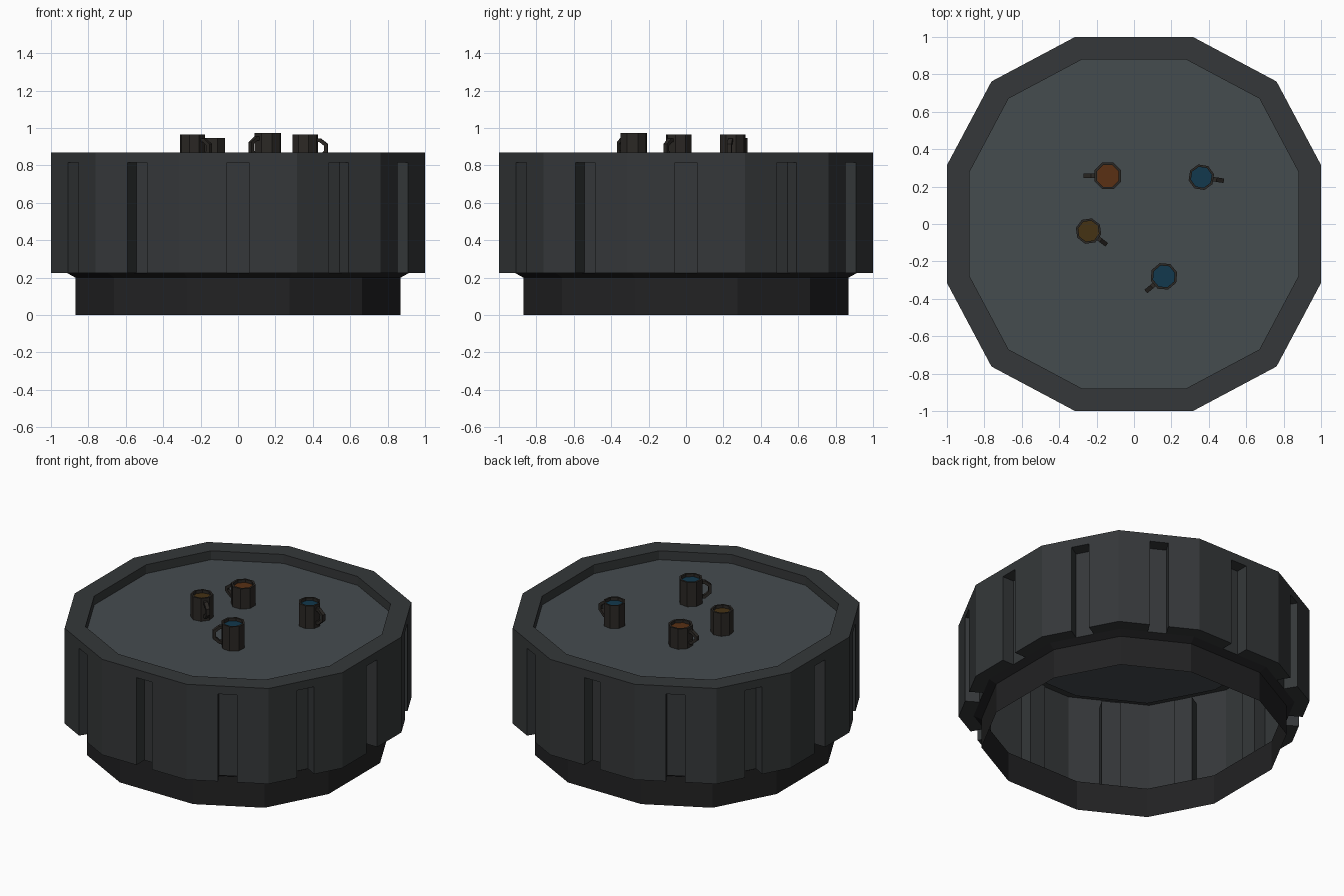
import bpy, bmesh, math
from mathutils import Vector

if "Cube" in bpy.data.objects:
    bpy.data.objects.remove(bpy.data.objects["Cube"])


def material(name, rgb):
    m = bpy.data.materials.new(name)
    m.diffuse_color = (*rgb, 1)
    m.use_nodes = True
    m.node_tree.nodes["Principled BSDF"].inputs["Base Color"].default_value = m.diffuse_color
    return m


BODY = material("dark_body", (0.035, 0.039, 0.041))
BASE = material("black_base", (0.016, 0.016, 0.017))
TOP = material("slate_top", (0.060, 0.072, 0.078))
MUG = material("mug_dark", (0.024, 0.021, 0.018))
BLUE = material("blue_drink", (0.006, 0.04, 0.075))
ORANGE = material("orange_drink", (0.10, 0.03, 0.007))
BROWN = material("brown_drink", (0.06, 0.032, 0.007))


def finish(bm, name, mat):
    bmesh.ops.remove_doubles(bm, verts=bm.verts, dist=0.0005)
    bmesh.ops.recalc_face_normals(bm, faces=bm.faces)
    me = bpy.data.meshes.new(name)
    bm.to_mesh(me)
    bm.free()
    ob = bpy.data.objects.new(name, me)
    bpy.context.collection.objects.link(ob)
    me.materials.append(mat)
    return ob


def face(bm, pts):
    return bm.faces.new([bm.verts.new(p) for p in pts])


# twelve-sided plan outline, four copies of one quarter
QUARTER = [(0.315, -1.0), (0.762, -0.762), (1.0, -0.315)]
OUTLINE = []
for k in range(4):
    for x, y in QUARTER:
        for _ in range(k):
            x, y = -y, x
        OUTLINE.append(Vector((x, y)))
SIDES = [(OUTLINE[i], OUTLINE[(i + 1) % 12]) for i in range(12)]


def at(p, s, z):
    return (p.x * s, p.y * s, z)


def band(bm, s0, z0, s1, z1):
    for a, b in SIDES:
        face(bm, [at(a, s0, z0), at(b, s0, z0), at(b, s1, z1), at(a, s1, z1)])


# drum wall: a slot in the middle of each side, open at the bottom
ZB, ZS, ZT, ZF, INNER = 0.225, 0.815, 0.87, 0.81, 0.915
bm = bmesh.new()
for a, b in SIDES:
    mid, d = (a + b) / 2, (b - a).normalized() * 0.058
    l, r = mid - d, mid + d
    li, ri = mid * INNER - d, mid * INNER + d
    for p, q in [(a, l), (l, li), (li, ri), (ri, r), (r, b)]:
        face(bm, [at(p, 1, ZB), at(q, 1, ZB), at(q, 1, ZS), at(p, 1, ZS)])
    face(bm, [at(p, 1, ZS) for p in (l, r, ri, li)])
    for p, q in [(a, l), (l, r), (r, b)]:
        face(bm, [at(p, 1, ZS), at(q, 1, ZS), at(q, 1, ZT), at(p, 1, ZT)])
    # underside lip on each half of the side
    face(bm, [at(a, 1, ZB), at(a, INNER, ZB), at(li, 1, ZB), at(l, 1, ZB)])
    face(bm, [at(b, 1, ZB), at(r, 1, ZB), at(ri, 1, ZB), at(b, INNER, ZB)])
    # top rim and its inner drop
    face(bm, [at(a, 1, ZT), at(l, 1, ZT), at(r, 1, ZT), at(b, 1, ZT),
              at(b, 0.88, ZT), at(a, 0.88, ZT)])
band(bm, 0.88, ZF, 0.88, ZT)
finish(bm, "table_drum", BODY)

# open base ring with a sloped shoulder
bm = bmesh.new()
band(bm, 0.87, 0, 0.87, 0.2)
band(bm, 0.87, 0.2, INNER, ZB)
finish(bm, "base_ring", BASE)

# recessed table top
bm = bmesh.new()
top = face(bm, [at(p, 0.88, ZF) for p in OUTLINE])
finish(bm, "table_top", TOP)


def mug(name, x, y, r, z_top, angle, drink):
    n, loops = 8, []
    h = z_top - ZF
    bm = bmesh.new()
    for rad, z in [(r, 0), (r, h), (r * 0.82, h), (r * 0.82, h - 0.02)]:
        loops.append([(rad * math.cos(math.tau * (i + .5) / n),
                       rad * math.sin(math.tau * (i + .5) / n), z) for i in range(n)])
    for lo, hi in zip(loops, loops[1:]):
        for i in range(n):
            j = (i + 1) % n
            face(bm, [lo[i], lo[j], hi[j], hi[i]])
    face(bm, loops[0])
    # handle: thin bracket extruded from a side profile
    a = r * 0.9
    outer = [(a, h - .02), (a + .02, h - .02), (r + .052, h - .05),
             (r + .052, .06), (a + .02, .025), (a, .025)]
    inner = [(a, h - .04), (a + .015, h - .04), (r + .034, h - .06),
             (r + .034, .07), (a + .015, .045), (a, .045)]
    w = 0.012
    for k in range(5):
        o0, o1, i0, i1 = outer[k], outer[k + 1], inner[k], inner[k + 1]
        for p, q in [(o0, o1), (i1, i0)]:
            face(bm, [(p[0], -w, p[1]), (q[0], -w, q[1]), (q[0], w, q[1]), (p[0], w, p[1])])
        for s in (-w, w):
            face(bm, [(p[0], s, p[1]) for p in (o0, o1, i1, i0)])
    cup = finish(bm, name, MUG)
    bm = bmesh.new()
    face(bm, loops[3])
    fill = finish(bm, name + "_drink", drink)
    for ob in (cup, fill):
        ob.location = (x, y, ZF)
        ob.rotation_euler.z = math.radians(angle)


mug("mug_back_left", -0.14, 0.257, 0.077, 0.947, 180, ORANGE)
mug("mug_back_right", 0.36, 0.25, 0.07, 0.964, -9, BLUE)
mug("mug_front_left", -0.243, -0.038, 0.07, 0.964, -37, BROWN)
mug("mug_front_right", 0.16, -0.28, 0.074, 0.974, 220, BLUE)
